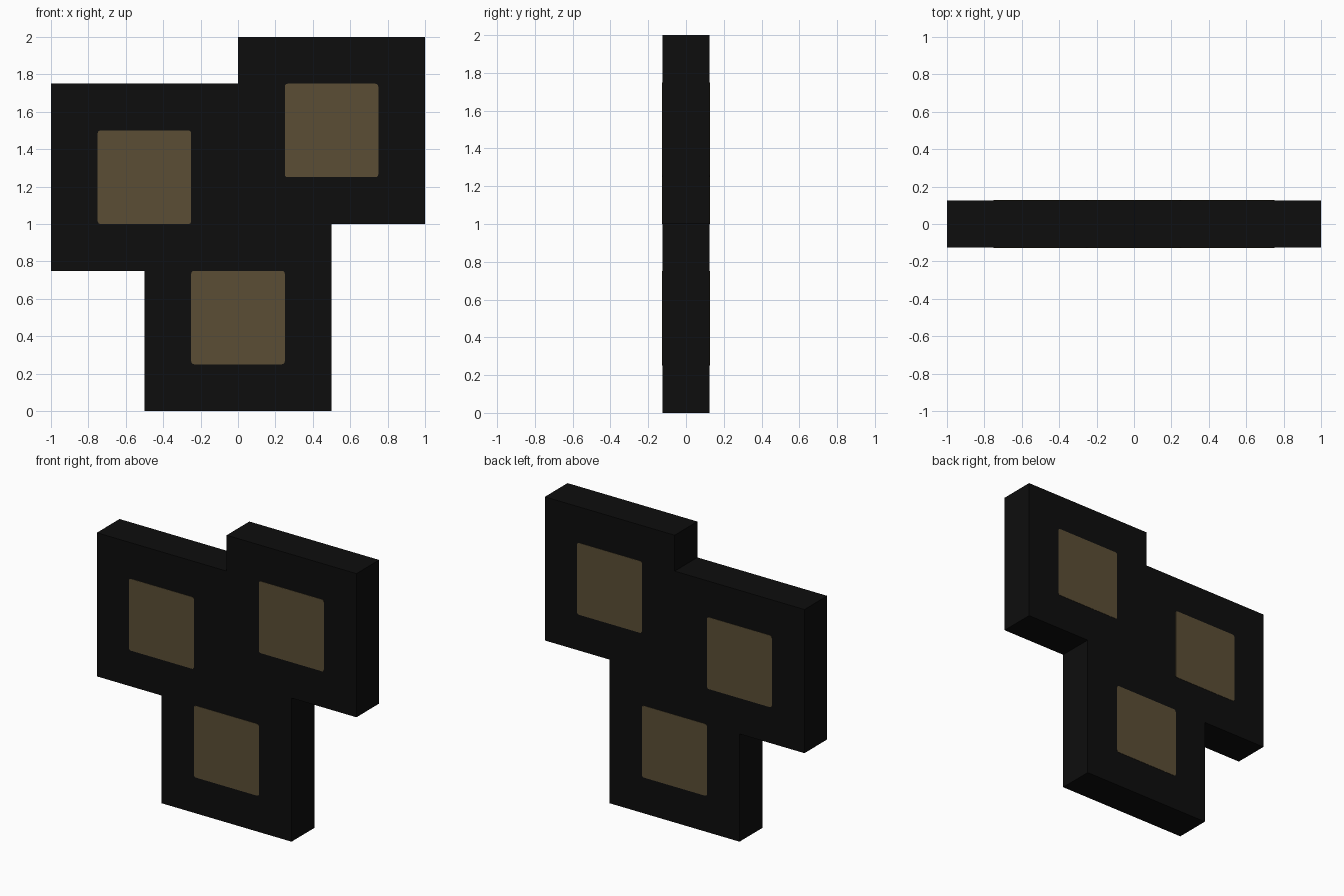
import bpy, bmesh, math
from mathutils import Vector

if "Cube" in bpy.data.objects:
    bpy.data.objects.remove(bpy.data.objects["Cube"])

HALF = 0.125    # half thickness of the slab
LIFT = 0.002    # panel plate thickness


def material(name, rgb):
    m = bpy.data.materials.new(name)
    m.diffuse_color = (*rgb, 1.0)
    m.use_nodes = True
    m.node_tree.nodes["Principled BSDF"].inputs["Base Color"].default_value = m.diffuse_color
    return m


def extruded(name, outline, y0, y1, mat):
    """Extrude an (x, z) outline from y0 to y1."""
    bm = bmesh.new()
    face = bm.faces.new([bm.verts.new((x, y0, z)) for x, z in outline])
    ext = bmesh.ops.extrude_face_region(bm, geom=[face])
    moved = [v for v in ext["geom"] if isinstance(v, bmesh.types.BMVert)]
    bmesh.ops.translate(bm, verts=moved, vec=Vector((0, y1 - y0, 0)))
    bmesh.ops.recalc_face_normals(bm, faces=bm.faces)
    mesh = bpy.data.meshes.new(name)
    bm.to_mesh(mesh)
    bm.free()
    mesh.materials.append(mat)
    obj = bpy.data.objects.new(name, mesh)
    bpy.context.collection.objects.link(obj)
    return obj


def rounded_square(cx, cz, half, r, steps=4):
    pts = []
    for i, (sx, sz) in enumerate([(1, 1), (-1, 1), (-1, -1), (1, -1)]):
        for k in range(steps + 1):
            a = math.pi / 2 * (i + k / steps)
            pts.append((cx + sx * (half - r) + r * math.cos(a),
                        cz + sz * (half - r) + r * math.sin(a)))
    return pts


black = material("black", (0.004, 0.004, 0.004))
bronze = material("dark bronze", (0.105, 0.076, 0.036))

# Slab: three joined square tiles
extruded("tile_slab", [(-0.5, 0), (0.5, 0), (0.5, 1), (1, 1), (1, 2), (0, 2),
                       (0, 1.75), (-1, 1.75), (-1, 0.75), (-0.5, 0.75)],
         -HALF, HALF, black)

# Square panels on both faces, centred on each tile
for tile, (cx, cz) in {"left": (-0.5, 1.25), "right": (0.5, 1.5), "lower": (0, 0.5)}.items():
    for side, s in (("front", -1), ("back", 1)):
        extruded(f"{tile}_panel_{side}", rounded_square(cx, cz, 0.25, 0.015),
                 s * HALF, s * (HALF + LIFT), bronze)
